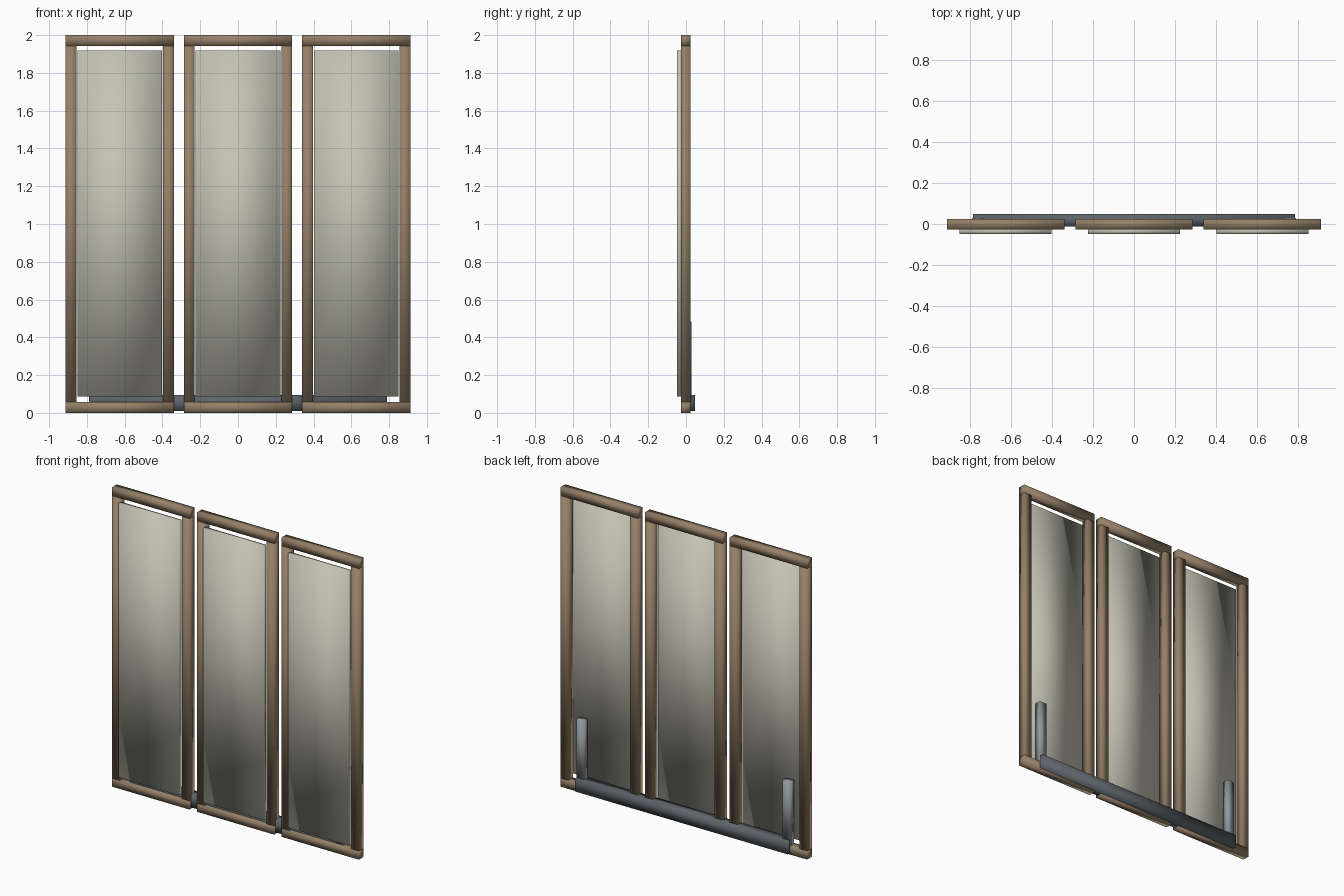
import bpy
import bmesh

cube = bpy.data.objects.get("Cube")
if cube:
    bpy.data.objects.remove(cube, do_unlink=True)


def make_material(name, rgb):
    mat = bpy.data.materials.new(name)
    mat.use_nodes = True
    color = (*rgb, 1.0)
    mat.diffuse_color = color
    mat.node_tree.nodes["Principled BSDF"].inputs["Base Color"].default_value = color
    return mat


wood = make_material("brown wood", (0.31, 0.22, 0.14))
pane = make_material("pale panel", (0.56, 0.55, 0.46))
dark_steel = make_material("dark steel", (0.11, 0.13, 0.145))
light_steel = make_material("light steel", (0.28, 0.31, 0.335))


def box(name, xs, ys, zs, mat):
    """Softly shaded box spanning the given x, y and z ranges."""
    bm = bmesh.new()
    bmesh.ops.create_cube(bm, size=1)
    for v in bm.verts:
        for axis, (low, high) in enumerate((xs, ys, zs)):
            v.co[axis] = high if v.co[axis] > 0 else low
    for face in bm.faces:
        face.smooth = True
    mesh = bpy.data.meshes.new(name)
    bm.to_mesh(mesh)
    bm.free()
    mesh.materials.append(mat)
    obj = bpy.data.objects.new(name, mesh)
    bpy.context.collection.objects.link(obj)
    return obj


HEIGHT = 2.0
HALF = 0.286      # half width of one framed panel
BAR = 0.057       # width of the frame members
DEPTH = (-0.026, 0.024)
SPACING = 0.626

# Three framed panels side by side
for side, label in ((-1, "right"), (0, "middle"), (1, "left")):
    cx = side * SPACING
    full = (cx - HALF, cx + HALF)
    box(label + "_bottom_rail", full, DEPTH, (0, BAR), wood)
    box(label + "_top_rail", full, DEPTH, (HEIGHT - BAR, HEIGHT), wood)
    upright = (BAR, HEIGHT - BAR)
    box(label + "_stile_a", (cx - HALF, cx - HALF + BAR), DEPTH, upright, wood)
    box(label + "_stile_b", (cx + HALF - BAR, cx + HALF), DEPTH, upright, wood)
    # Infill sheet standing slightly proud of the frame
    box(label + "_infill", (cx - 0.224, cx + 0.224), (-0.048, -0.022),
        (0.087, 1.918), pane)

# Rear bar joining the panels
box("rear_bar", (-0.785, 0.785), (-0.012, 0.048), (0.01, 0.096), dark_steel)

# Short rear brackets near the outer ends
for side, label in ((-1, "right"), (1, "left")):
    xs = sorted((side * 0.735, side * 0.79))
    box(label + "_bracket", xs, (-0.012, 0.029), (0.06, 0.485), light_steel)
